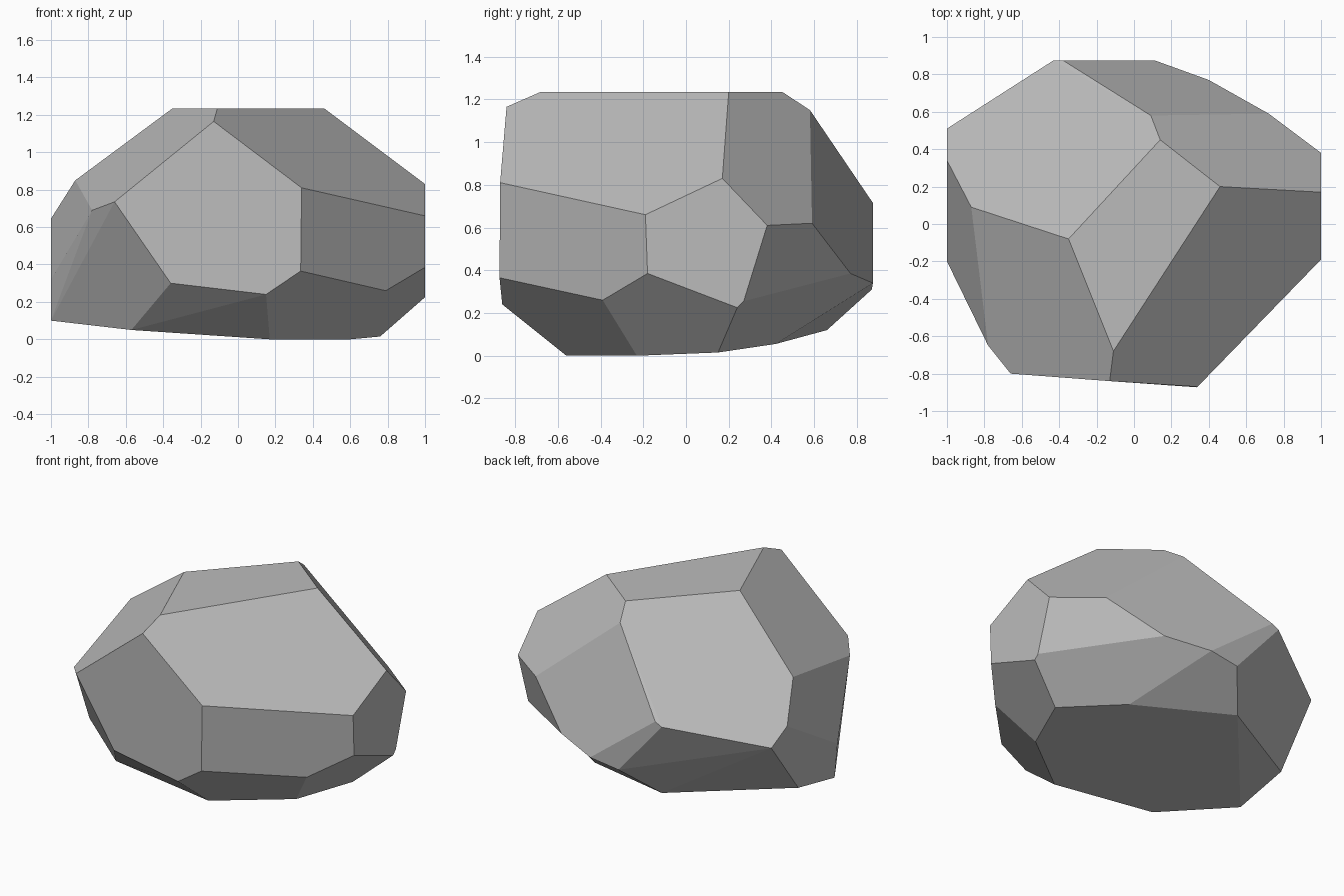
import bpy, bmesh, math

if "Cube" in bpy.data.objects:
    bpy.data.objects.remove(bpy.data.objects["Cube"])

# Corner points of the faceted boulder, grouped by region
crown = [(-.35, -.08, 1.235), (-.11, -.68, 1.235), (.46, .20, 1.235), (.14, .45, 1.235)]
shoulder = [(-.13, -.84, 1.165), (.09, .58, 1.15), (-.87, .09, .85),
            (-.66, -.80, .735), (-.78, -.65, .69), (.34, -.87, .81)]
left_side = [(-1, -.20, .32), (-1, .34, .645), (-1, .51, .56), (-1, .22, .18), (-1, -.17, .10)]
right_side = [(1, .17, .83), (1, .38, .61), (1, -.19, .66), (1, -.18, .385),
              (1, .24, .225), (1, .27, .255)]
back_side = [(-.43, .875, .69), (-.38, .875, .715), (.11, .875, .34),
             (.40, .77, .385), (.72, .59, .62), (-.10, .87, .31)]
front_low = [(.335, -.873, .365), (.15, -.86, .24), (-.36, -.82, .30), (.79, -.39, .26)]
base = [(-.57, -.50, .05), (.17, -.56, 0), (.60, -.23, 0), (.76, .15, .015),
        (.39, .42, .055), (-.28, .66, .12)]

# Shrink-wrap the corners into one solid and merge near-flat facets
bm = bmesh.new()
for p in crown + shoulder + left_side + right_side + back_side + front_low + base:
    bm.verts.new(p)
bmesh.ops.convex_hull(bm, input=bm.verts[:])
bmesh.ops.dissolve_limit(bm, angle_limit=math.radians(4), verts=bm.verts[:], edges=bm.edges[:])
bmesh.ops.recalc_face_normals(bm, faces=bm.faces[:])

mesh = bpy.data.meshes.new("boulder")
bm.to_mesh(mesh)
bm.free()

# Stone colour
stone = bpy.data.materials.new("stone_grey")
stone.diffuse_color = (.5, .5, .5, 1)
stone.use_nodes = True
stone.node_tree.nodes["Principled BSDF"].inputs["Base Color"].default_value = stone.diffuse_color
mesh.materials.append(stone)

boulder = bpy.data.objects.new("boulder", mesh)
bpy.context.collection.objects.link(boulder)
